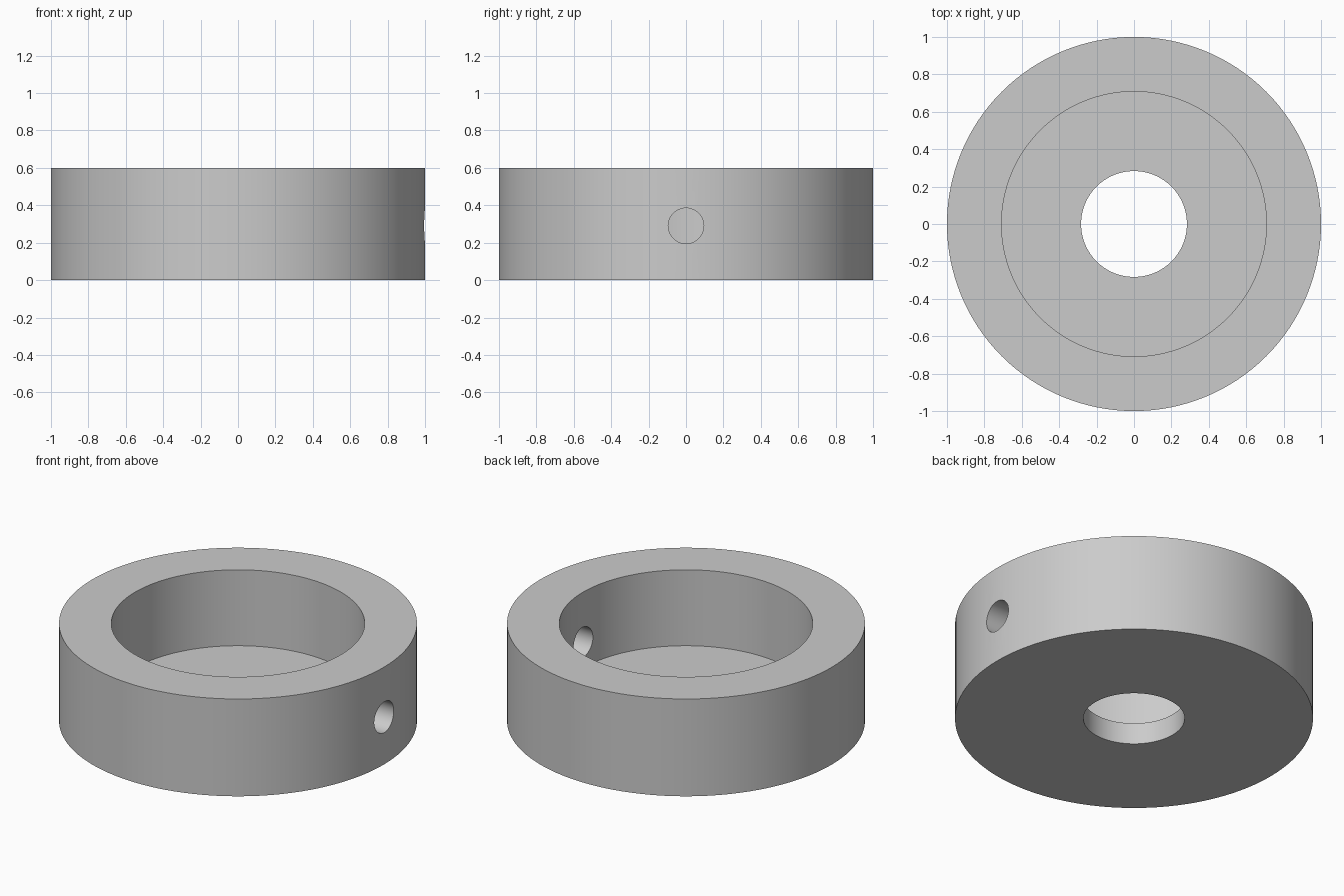
import bpy
import bmesh
import math
from mathutils import Matrix

cube = bpy.data.objects.get("Cube")
if cube:
    bpy.data.objects.remove(cube)

OUTER, RECESS, BORE = 1.0, 0.708, 0.283
HEIGHT, FLOOR = 0.6, 0.132
PIN_RADIUS, PIN_Z = 0.095, 0.29
SEGMENTS = 128

grey = bpy.data.materials.new("plain grey")
grey.use_nodes = True
colour = (0.6, 0.6, 0.6, 1)
grey.diffuse_color = colour
grey.node_tree.nodes["Principled BSDF"].inputs["Base Color"].default_value = colour


def add_object(name, bm):
    bmesh.ops.recalc_face_normals(bm, faces=bm.faces[:])
    mesh = bpy.data.meshes.new(name)
    bm.to_mesh(mesh)
    bm.free()
    mesh.materials.append(grey)
    obj = bpy.data.objects.new(name, mesh)
    bpy.context.collection.objects.link(obj)
    return obj


# Collar: stepped cross-section revolved about the vertical axis
profile = [(BORE, 0), (OUTER, 0), (OUTER, HEIGHT),
           (RECESS, HEIGHT), (RECESS, FLOOR), (BORE, FLOOR)]
bm = bmesh.new()
verts = [bm.verts.new((r, 0, z)) for r, z in profile]
edges = [bm.edges.new((v, verts[i - 1])) for i, v in enumerate(verts)]
bmesh.ops.spin(bm, geom=verts + edges, cent=(0, 0, 0), axis=(0, 0, 1),
               angle=math.tau, steps=SEGMENTS, use_merge=True)
bmesh.ops.remove_doubles(bm, verts=bm.verts[:], dist=0.0001)
collar = add_object("collar_ring", bm)

# Cutter for the radial hole through the left wall only
bm = bmesh.new()
bmesh.ops.create_cone(
    bm, cap_ends=True, segments=48, radius1=PIN_RADIUS, radius2=PIN_RADIUS,
    depth=0.7,
    matrix=Matrix.Translation((0.85, 0, PIN_Z)) @ Matrix.Rotation(math.pi / 2, 4, "Y"))
cutter = add_object("side_hole_cutter", bm)
cutter.hide_render = True

# Cut the hole, then drop the cutter
hole = collar.modifiers.new("side hole", "BOOLEAN")
hole.operation = "DIFFERENCE"
hole.solver = "EXACT"
hole.object = cutter
bpy.ops.object.select_all(action="DESELECT")
bpy.context.view_layer.objects.active = collar
collar.select_set(True)
bpy.ops.object.modifier_apply(modifier=hole.name)
bpy.data.objects.remove(cutter)

# Smooth walls with crisp rims
bpy.ops.object.shade_smooth_by_angle(angle=math.radians(30))
